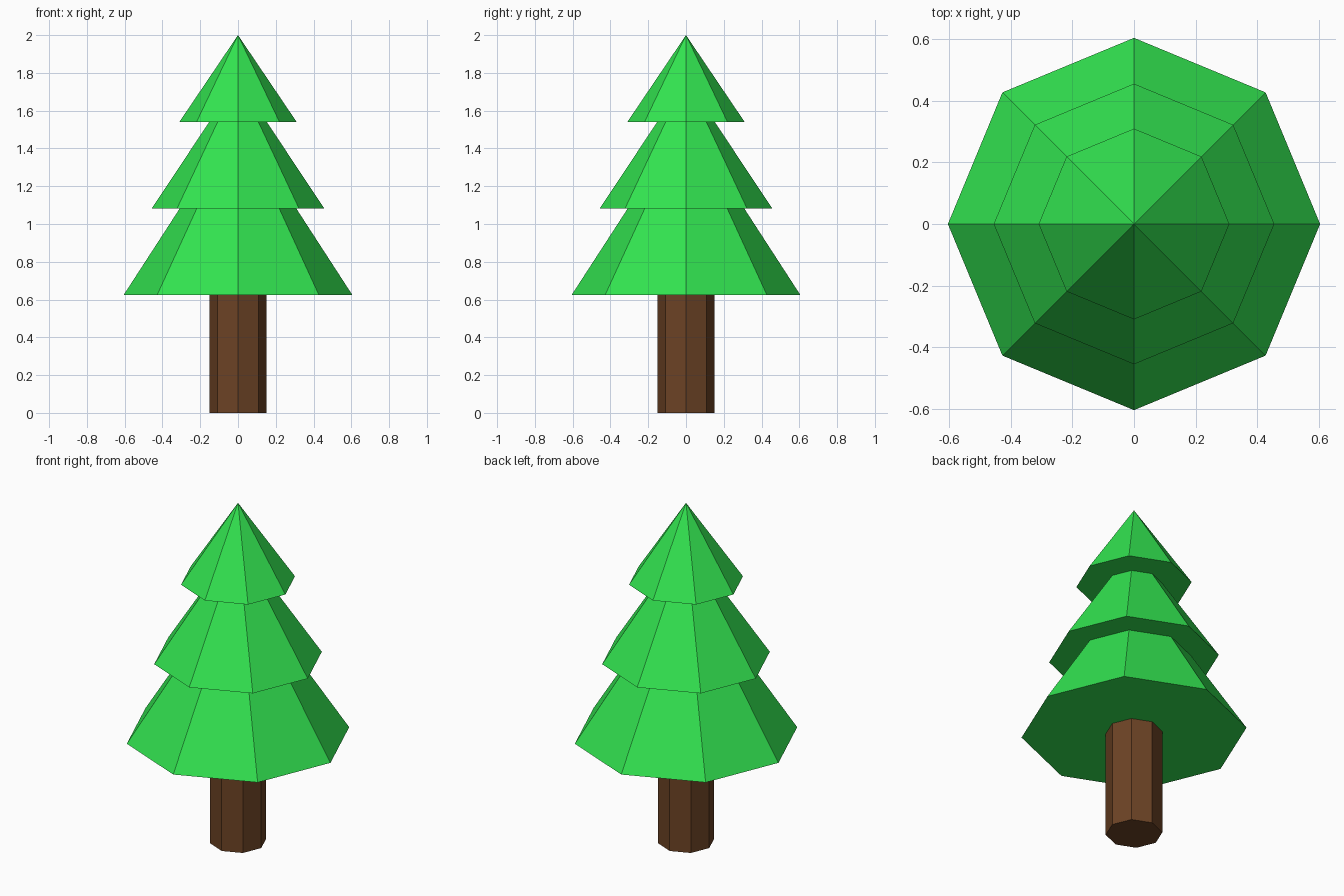
import bpy
import bmesh
import math

if "Cube" in bpy.data.objects:
    bpy.data.objects.remove(bpy.data.objects["Cube"])

SIDES = 8


def material(name, color):
    m = bpy.data.materials.new(name)
    m.diffuse_color = (*color, 1)
    m.use_nodes = True
    m.node_tree.nodes["Principled BSDF"].inputs["Base Color"].default_value = m.diffuse_color
    return m


def frustum(name, z0, z1, r0, r1, mat):
    # Eight-sided flat-shaded frustum or cone with corners on the axes
    bm = bmesh.new()
    bmesh.ops.create_cone(bm, cap_ends=True, segments=SIDES,
                          radius1=r0, radius2=r1, depth=z1 - z0)
    # Make sure one corner lies on the x axis
    a = min(math.atan2(v.co.y, v.co.x) % (math.tau / SIDES)
            for v in bm.verts if v.co.z < 0)
    if 0.01 < a < math.tau / SIDES - 0.01:
        bmesh.ops.rotate(bm, verts=bm.verts, cent=(0, 0, 0),
                         matrix=((math.cos(a), math.sin(a), 0),
                                 (-math.sin(a), math.cos(a), 0), (0, 0, 1)))
    bmesh.ops.translate(bm, verts=bm.verts, vec=(0, 0, (z0 + z1) / 2))
    mesh = bpy.data.meshes.new(name)
    bm.to_mesh(mesh)
    bm.free()
    mesh.materials.append(mat)
    obj = bpy.data.objects.new(name, mesh)
    bpy.context.collection.objects.link(obj)
    return obj


bark = material("bark brown", (0.15, 0.056, 0.018))
needles = material("needle green", (0.032, 0.77, 0.08))

# Trunk
frustum("trunk", 0, 0.625, 0.152, 0.152, bark)

# Foliage tiers: bottom height, top height, bottom radius, top radius
tiers = [
    ("lower_branches", 0.625, 1.083, 0.605, 0.308),
    ("middle_branches", 1.083, 1.541, 0.456, 0.152),
    ("top_branches", 1.541, 2.0, 0.31, 0.0),
]
for name, z0, z1, r0, r1 in tiers:
    frustum(name, z0, z1, r0, r1, needles)
